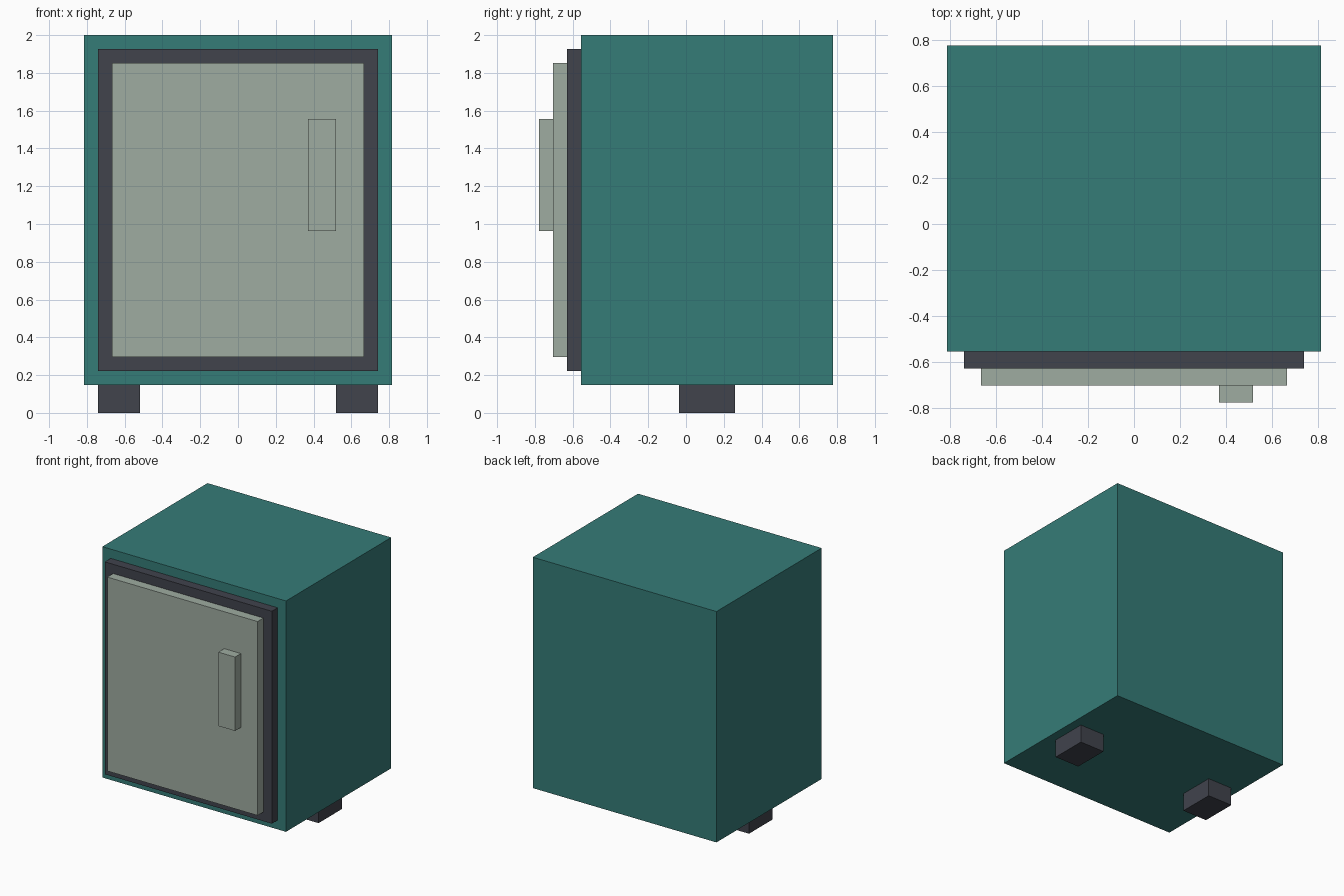
import bpy

if "Cube" in bpy.data.objects:
    bpy.data.objects.remove(bpy.data.objects["Cube"])

U = 2 / 27  # the model sits on a regular grid, 27 steps tall


def material(name, rgb):
    m = bpy.data.materials.new(name)
    m.diffuse_color = (*rgb, 1)
    m.use_nodes = True
    m.node_tree.nodes["Principled BSDF"].inputs["Base Color"].default_value = m.diffuse_color
    return m


teal = material("teal", (0.036, 0.200, 0.186))
dark = material("charcoal", (0.052, 0.056, 0.073))
sage = material("sage", (0.345, 0.413, 0.356))


def box(name, x, y, z, mat):
    """Box from (min, max) grid ranges on each axis."""
    bpy.ops.mesh.primitive_cube_add(size=1)
    ob = bpy.context.object
    ob.name = name
    lo, hi = zip(x, y, z)
    for v in ob.data.vertices:
        v.co = [(lo[i] if v.co[i] < 0 else hi[i]) * U for i in range(3)]
    ob.data.materials.append(mat)
    return ob


# Cabinet
box("cabinet", (-11, 11), (-7.5, 10.5), (2, 27), teal)

# Door seal, door panel and handle, stacked towards the front
box("door_seal", (-10, 10), (-8.5, -7.5), (3, 26), dark)
box("door", (-9, 9), (-9.5, -8.5), (4, 25), sage)
box("door_handle", (5, 7), (-10.5, -9.5), (13, 21), sage)

# Feet
for side, x in (("left", (-10, -7)), ("right", (7, 10))):
    box(side + "_foot", x, (-0.5, 3.5), (0, 2), dark)
